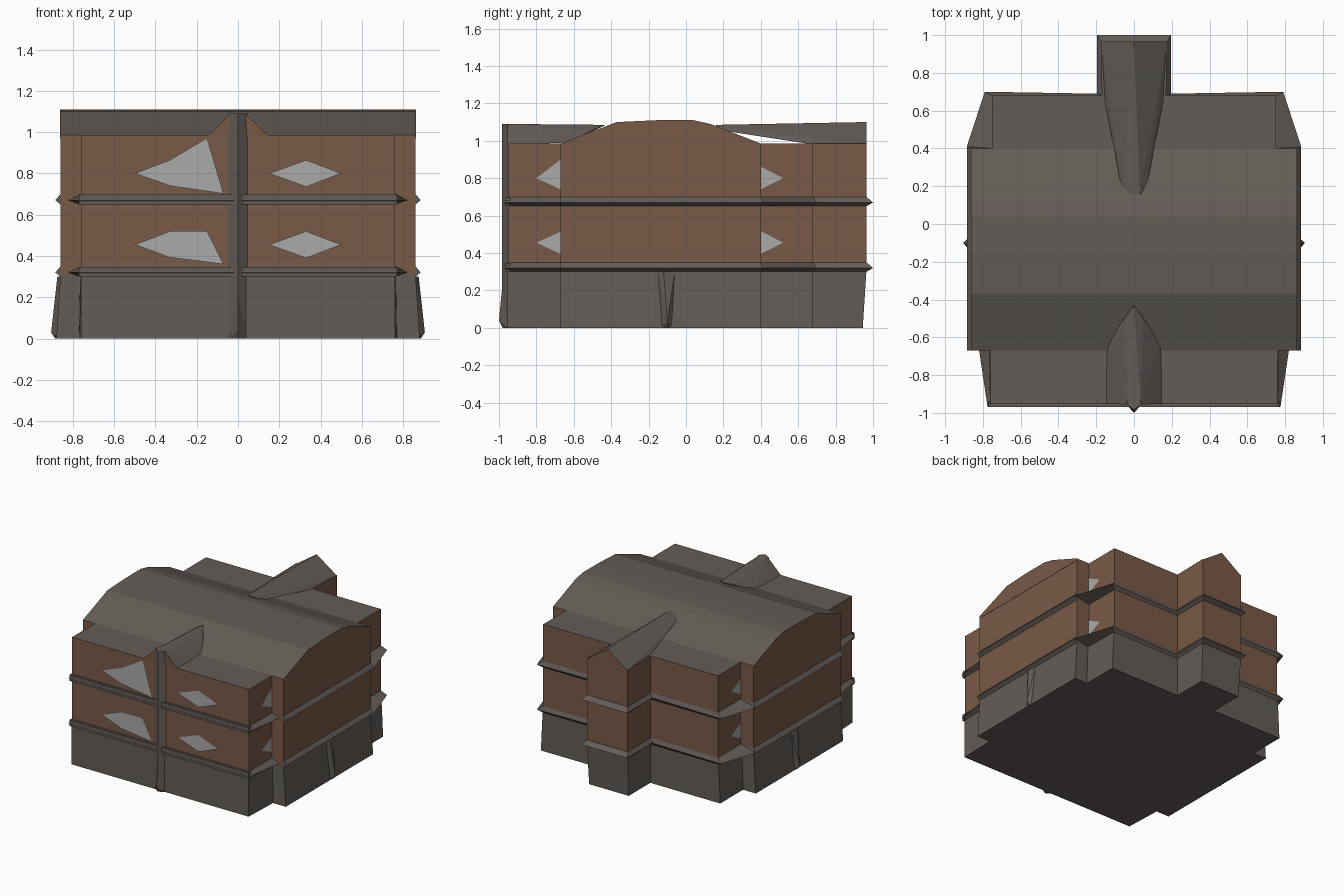
import bpy, bmesh

if "Cube" in bpy.data.objects:
    bpy.data.objects.remove(bpy.data.objects["Cube"])


def material(name, rgb):
    m = bpy.data.materials.new(name)
    m.diffuse_color = (*rgb, 1)
    m.use_nodes = True
    m.node_tree.nodes["Principled BSDF"].inputs["Base Color"].default_value = m.diffuse_color
    return m


STONE = material("stone", (0.125, 0.107, 0.095))
BRICK = material("brick", (0.19, 0.10, 0.062))
GLASS = material("glass", (0.40, 0.40, 0.40))


def finish(name, bm, side, top=None):
    bmesh.ops.recalc_face_normals(bm, faces=bm.faces)
    bm.normal_update()
    if top:
        for f in bm.faces:
            f.material_index = 1 if f.normal.z > 0.2 else 0
    me = bpy.data.meshes.new(name)
    bm.to_mesh(me)
    bm.free()
    me.materials.append(side)
    if top:
        me.materials.append(top)
    ob = bpy.data.objects.new(name, me)
    bpy.context.collection.objects.link(ob)
    return ob


def outline(half):
    # right half, front to back, mirrored to a closed plan
    return half + [(-x, y) for x, y in reversed(half)]


def loft(name, levels, side, top=None):
    bm = bmesh.new()
    rings = [[bm.verts.new((x, y, z)) for x, y in pts] for z, pts in levels]
    n = len(rings[0])
    for a, b in zip(rings, rings[1:]):
        for i in range(n):
            j = (i + 1) % n
            bm.faces.new((a[i], a[j], b[j], b[i]))
    bm.faces.new(rings[0])
    bm.faces.new(rings[-1])
    return finish(name, bm, side, top)


def hull(name, pts, side, top=None):
    bm = bmesh.new()
    for p in pts:
        bm.verts.new(p)
    bmesh.ops.convex_hull(bm, input=bm.verts)
    return finish(name, bm, side, top)


def pane(name, pts):
    bm = bmesh.new()
    bm.faces.new([bm.verts.new(p) for p in pts])
    return finish(name, bm, GLASS)


wall = outline([(.76, -.95), (.76, -.67), (.86, -.67), (.86, .40),
                (.75, .40), (.75, .68), (.17, .68), (.175, .965)])
foot = outline([(.76, -.955), (.77, -.67), (.88, -.67), (.88, .40),
                (.77, .40), (.77, .68), (.17, .68), (.17, .945)])
ledge = outline([(.775, -.97), (.82, -.67), (.885, -.67), (.885, .41),
                 (.885, .41), (.79, .70), (.195, .69), (.195, 1.0)])
core = outline([(.76, -.955), (.765, -.67), (.86, -.67), (.86, .40),
                (.76, .40), (.755, .68), (.17, .68), (.175, .965)])
front_ledge = [(.775, -.97)]

# Stone base and two brick storeys
loft("base", [(0, foot), (.31, core)], STONE)
loft("lower_storey", [(.31, wall), (.67, wall)], BRICK)
loft("upper_storey", [(.67, wall), (.985, wall)], BRICK, STONE)

# Wedge-shaped ledges between the storeys
for name, z in (("lower_ledge", .30), ("upper_ledge", .65)):
    loft(name, [(z, core), (z + .02, ledge), (z + .05, core)], STONE)
    hull(name + "_front", [(x, y, h) for x in (-.77, .77)
                           for y in (-.94, -.968) for h in (z, z + .047)], STONE)

# Vaulted roof over the middle
arch = [(-.67, .97), (-.67, .985), (-.37, 1.10), (-.15, 1.11), (.04, 1.11),
        (.13, 1.09), (.40, .985), (.40, .97)]
hull("vault_roof", [(x, y, z) for x in (-.862, .862) for y, z in arch], BRICK, STONE)

# Front gable and rear tower roof
gable = [(0, -.43, 1.085)]
tower = []
for s in (-1, 1):
    gable += [(s * .15, -.953, .98), (s * .035, -.955, 1.09), (s * .14, -.62, .99),
              (s * .05, -.5, 1.06)]
    tower += [(s * .175, .965, .98), (s * .16, .68, .98), (s * .06, .16, 1.06)]
tower += [(0, .965, 1.10), (.03, .16, 1.085), (-.01, .16, 1.085)]
hull("front_gable", gable, BRICK, STONE)
hull("tower_roof", tower, BRICK, STONE)

# Pointed pilasters
hull("front_pilaster", [p for z in (.03, 1.09) for p in
                        ((-.048, -.95, z), (.045, -.95, z), (0, -.983, z))], STONE)
hull("front_pilaster_foot", [(-.045, -.95, 0), (.045, -.95, 0), (0, -1.0, .04),
                             (0, -.98, 0), (0, -.975, .3)], STONE)
for s in (-1, 1):
    hull("side_pilaster", [(s * .86, -.15, 0), (s * .86, -.06, 0), (s * .905, -.10, .03),
                           (s * .885, -.10, 0), (s * .875, -.12, .3),
                           (s * .86, -.06, .3), (s * .86, -.15, .3)], STONE)

# Front windows: wide left ones reach the pilaster, right ones are diamonds
left = {.80: [(-.50, .80), (-.33, .865), (-.15, .972), (-.07, .702), (-.33, .74)],
        .455: [(-.50, .455), (-.33, .52), (-.15, .52), (-.07, .36), (-.33, .393)]}
for z, pts in left.items():
    pane("front_left_window", [(x, -.958, h) for x, h in pts])
    pane("front_right_window", [(.15, -.958, z), (.33, -.958, z - .065),
                                (.50, -.958, z), (.33, -.958, z + .065)])
    # Triangular side windows in the corner recesses
    for s in (-1, 1):
        for x, y0, y1, up in ((.763, -.80, -.67, .10 if z > .6 else .06), (.753, .52, .40, .062)):
            pane("side_window", [(s * x, y0, z), (s * x, y1, z + up), (s * x, y1, z - .06)])
